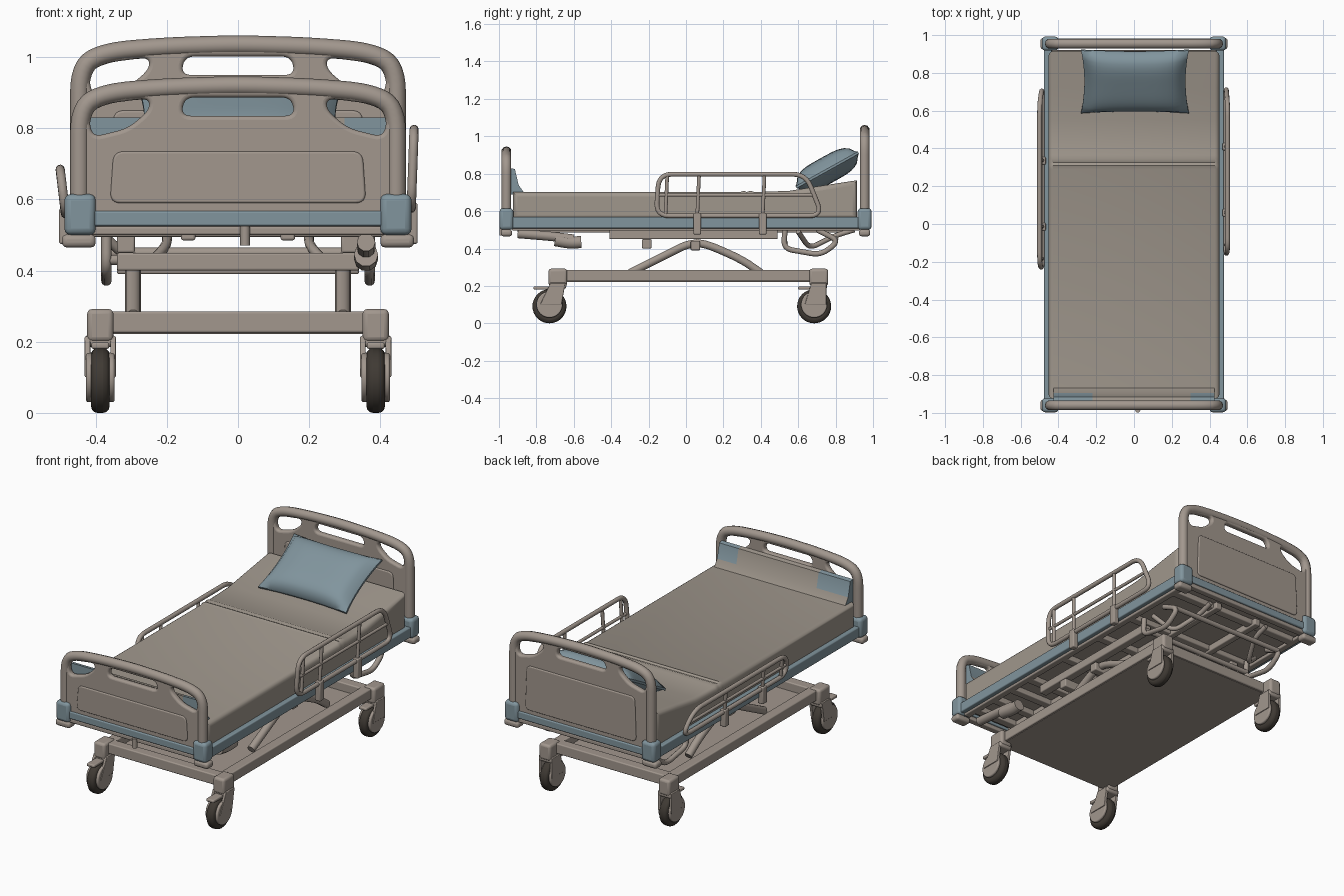
import bpy, bmesh, math
from mathutils import Vector, Matrix

if "Cube" in bpy.data.objects:
    bpy.data.objects.remove(bpy.data.objects["Cube"], do_unlink=True)


def material(name, rgb):
    m = bpy.data.materials.new(name)
    m.use_nodes = True
    m.diffuse_color = (*rgb, 1)
    m.node_tree.nodes["Principled BSDF"].inputs["Base Color"].default_value = (*rgb, 1)
    return m


TAUPE = material("taupe plastic", (0.36, 0.31, 0.27))
LINEN = material("linen", (0.35, 0.31, 0.265))
BLUE = material("grey blue", (0.22, 0.30, 0.34))
TYRE = material("dark rubber", (0.05, 0.042, 0.034))


def finish(ob, mat):
    ob.data.materials.clear()
    ob.data.materials.append(mat)
    bpy.ops.object.select_all(action='DESELECT')
    ob.select_set(True)
    bpy.context.view_layer.objects.active = ob
    if ob.type == 'CURVE':
        bpy.ops.object.convert(target='MESH')
        ob = bpy.context.object
    bpy.ops.object.shade_smooth_by_angle(angle=math.radians(40))
    return ob


def mesh_object(name, bm, mat, bevel=0.0):
    me = bpy.data.meshes.new(name)
    bm.to_mesh(me)
    bm.free()
    ob = bpy.data.objects.new(name, me)
    bpy.context.collection.objects.link(ob)
    if bevel:
        mod = ob.modifiers.new("round", 'BEVEL')
        mod.width, mod.segments = bevel, 3
    return finish(ob, mat)


def box(name, x, y, z, mat, bevel=0.006):
    """Box from (low, high) ranges on each axis."""
    bm = bmesh.new()
    bmesh.ops.create_cube(bm, size=1)
    for v in bm.verts:
        v.co = [r[0] if c < 0 else r[1] for c, r in zip(v.co, (x, y, z))]
    return mesh_object(name, bm, mat, bevel)


def disc(name, centre, radius, width, mat, bevel=0.01):
    """Cylinder lying along x."""
    bm = bmesh.new()
    bmesh.ops.create_cone(bm, cap_ends=True, segments=32, radius1=radius, radius2=radius, depth=width,
                          matrix=Matrix.Translation(centre) @ Matrix.Rotation(math.pi / 2, 4, 'Y'))
    ob = mesh_object(name, bm, mat)
    mod = ob.modifiers.new("round", 'BEVEL')
    mod.width, mod.segments, mod.limit_method = bevel, 3, 'ANGLE'
    return ob


def fillet(points, r, closed=False, n=6):
    """Round the corners of a path."""
    pts = [Vector(p) for p in points]
    out = []
    for i, p in enumerate(pts):
        if not closed and i in (0, len(pts) - 1):
            out.append(p)
            continue
        a, b = pts[i - 1] - p, pts[(i + 1) % len(pts)] - p
        s = p + a.normalized() * min(r, a.length * 0.49)
        e = p + b.normalized() * min(r, b.length * 0.49)
        for k in range(n + 1):
            t = k / n
            out.append(s * (1 - t) ** 2 + p * 2 * t * (1 - t) + e * t * t)
    return out


def curve_object(name, paths, closed):
    cu = bpy.data.curves.new(name, 'CURVE')
    for path in paths:
        sp = cu.splines.new('POLY')
        sp.points.add(len(path) - 1)
        for q, p in zip(sp.points, path):
            q.co = (*p, 1) if len(p) == 3 else (*p, 0, 1)
        sp.use_cyclic_u = closed
    ob = bpy.data.objects.new(name, cu)
    bpy.context.collection.objects.link(ob)
    return ob


def tube(name, points, radius, mat=TAUPE, r=0.05, closed=False):
    ob = curve_object(name, [fillet(points, r, closed)], closed)
    cu = ob.data
    cu.dimensions, cu.bevel_depth, cu.bevel_resolution, cu.use_fill_caps = '3D', radius, 3, True
    return finish(ob, mat)


def plate(name, outlines, thick, bevel, mat, place):
    """Filled outline (later outlines are holes) with rounded rims."""
    ob = curve_object(name, outlines, True)
    cu = ob.data
    cu.dimensions, cu.fill_mode = '2D', 'BOTH'
    cu.extrude, cu.bevel_depth, cu.offset, cu.bevel_resolution = thick / 2 - bevel, bevel, -bevel, 3
    ob.matrix_world = place
    return finish(ob, mat)


UPRIGHT = Matrix.Rotation(math.pi / 2, 4, 'X')                 # outline in x, z
SIDEWAYS = Matrix.Rotation(math.pi / 2, 4, 'Z') @ UPRIGHT      # outline in y, z


# End boards: arched tube, pierced panel, raised field, blue sill and corner caps
def end_board(name, y, rise, side):
    half = [(0.445, 0.52), (0.445, 0.86 + rise), (0.37, 0.9 + rise), (0.2, 0.914 + rise)]
    arch = half + [(0, 0.92 + rise)] + [(-x, z) for x, z in reversed(half)]
    tube(name + "_frame", [(x, y, z) for x, z in arch], 0.027, r=0.075)
    grip = [(-0.41, 0.775), (-0.42, 0.84), (-0.38, 0.868), (-0.25, 0.885), (-0.25, 0.85), (-0.31, 0.8)]
    slot = [(-0.16, 0.835), (-0.15, 0.887), (0.15, 0.887), (0.16, 0.835)]
    holes = [grip, [(-x, z) for x, z in reversed(grip)], slot]
    holes = [fillet([(x, z + rise) for x, z in h], 0.03, True) for h in holes]
    move = Matrix.Translation((0, y, 0)) @ UPRIGHT
    plate(name + "_panel", [fillet(arch, 0.075, True)] + holes, 0.036, 0.012, TAUPE, move)
    field = [(-0.36, 0.59), (-0.35, 0.735 + rise), (0.35, 0.735 + rise), (0.36, 0.59)]
    plate(name + "_field", [fillet(field, 0.03, True)], 0.05, 0.006, TAUPE, move)
    box(name + "_sill", (-0.42, 0.42), (y - 0.026, y + 0.026), (0.525, 0.568), BLUE)
    box(name + "_lower_bar", (-0.42, 0.42), (y - 0.02, y + 0.02), (0.5, 0.524), TAUPE)
    for s in (-1, 1):
        box(name + "_corner", sorted((s * 0.4, s * 0.488)), (y - 0.037, y + 0.037), (0.5, 0.615), BLUE, 0.018)
        box(name + "_bumper", sorted((s * 0.4, s * 0.495)), (y - 0.03, y + 0.03), (0.465, 0.502), TAUPE, 0.014)


end_board("footboard", -0.96, 0, -1)
end_board("headboard", 0.955, 0.115, 1)
tube("foot_latch", [(0.02, -0.985, 0.525), (0.02, -0.985, 0.47)], 0.014)

# Mattress with a raised head end and a fold across it
profile = [(-0.925, 0.555), (-0.925, 0.702), (0.29, 0.702), (0.31, 0.709), (0.325, 0.702), (0.345, 0.709),
           (0.365, 0.702), (0.55, 0.708), (0.72, 0.735), (0.915, 0.765), (0.915, 0.555)]
plate("mattress", [profile], 0.905, 0.025, LINEN, SIDEWAYS)

# Tucked cover against the footboard, blue toward both ends
bm = bmesh.new()
section = [(-0.94, 0.69), (-0.94, 0.83), (-0.915, 0.825), (-0.895, 0.74), (-0.86, 0.69)]
rings = [[bm.verts.new((x, *p)) for p in section] for x in (-0.425, -0.22, 0.3, 0.425)]
for a, b in zip(rings, rings[1:]):
    for i in range(len(section)):
        j = (i + 1) % len(section)
        bm.faces.new((a[i], a[j], b[j], b[i]))
bm.faces.new(rings[0])
bm.faces.new(rings[-1])
bmesh.ops.recalc_face_normals(bm, faces=bm.faces)
cover = mesh_object("tucked_cover", bm, LINEN)
cover.data.materials.append(BLUE)
for f in cover.data.polygons:
    f.material_index = int((f.center.x < -0.22 or f.center.x > 0.3) and f.center.z > 0.72)

# Pillow: puffed grid, thin at the seam, leaning on the head end
bm = bmesh.new()
bmesh.ops.create_cube(bm, size=2)
bmesh.ops.subdivide_edges(bm, edges=bm.edges[:], cuts=15, use_grid_fill=True)
for v in bm.verts:
    x, y, z = v.co
    puff = max(0, (1 - x ** 4) * (1 - y ** 4)) ** 0.6
    v.co = (0.285 * x * (1 - 0.06 * (1 - y * y)), 0.19 * y * (1 - 0.06 * (1 - x * x)), z * (0.006 + 0.066 * puff))
pillow = mesh_object("pillow", bm, BLUE)
pillow.matrix_world = Matrix.Translation((0.005, 0.755, 0.82)) @ Matrix.Rotation(math.radians(29), 4, 'X')

# Bed frame: blue side beams, deck, under-deck beams and slats
for s in (-1, 1):
    box("side_beam", sorted((s * 0.435, s * 0.476)), (-0.93, 0.93), (0.508, 0.568), BLUE)
    box("side_beam_lip", sorted((s * 0.41, s * 0.45)), (-0.93, 0.93), (0.495, 0.515), TAUPE)
    box("lift_beam", sorted((s * 0.29, s * 0.34)), (-0.41, 0.49), (0.45, 0.5), TAUPE)
    box("inner_beam", sorted((s * 0.12, s * 0.16)), (-0.9, 0.9), (0.485, 0.525), TAUPE)
box("deck", (-0.44, 0.44), (-0.92, 0.92), (0.525, 0.56), TAUPE)
for y in (-0.85, -0.7, -0.55, -0.4, -0.1, 0.2, 0.48, 0.85):
    box("deck_slat", (-0.43, 0.43), (y - 0.025, y + 0.025), (0.495, 0.53), TAUPE)
for y, z in ((-0.21, 0.40), (0.05, 0.39)):
    box("lift_cross_bar", (-0.34, 0.34), (y - 0.025, y + 0.025), (z, z + 0.05), TAUPE)

# Scissor lift legs
for s in (-1, 1):
    x = s * 0.295
    tube("lift_leg_foot", [(x, -0.3, 0.27), (x, 0, 0.42), (x, 0.07, 0.43)], 0.022)
    tube("lift_leg_head", [(x, 0.4, 0.27), (x, 0.3, 0.34), (x, 0.12, 0.42), (x, 0.05, 0.43)], 0.022, r=0.08)

# Drive unit under the foot, hanging tubes under the head
tube("drive_arm", [(0.36, -0.9, 0.48), (0.36, -0.72, 0.465), (0.36, -0.6, 0.45)], 0.026)
tube("drive_motor", [(0.36, -0.7, 0.445), (0.36, -0.62, 0.43), (0.36, -0.56, 0.435)], 0.034)
for s in (-1, 1):
    x = s * 0.37
    tube("hanging_tube", [(x, 0.53, 0.5), (x, 0.52, 0.4), (x, 0.72, 0.365), (x, 0.82, 0.44), (x, 0.7, 0.5)], 0.015)
    tube("hanging_brace", [(x, 0.6, 0.49), (s * 0.27, 0.66, 0.4), (s * 0.2, 0.8, 0.47), (s * 0.2, 0.9, 0.5)], 0.014)
for y, z in ((0.53, 0.43), (0.8, 0.45)):
    tube("hanging_cross_tube", [(-0.37, y, z), (0.37, y, z)], 0.015)


# Side rails: raised on one side, lowered on the other
def side_rail(name, x, lean, y0, y1, low, high):
    def at(y, t):
        return (x + lean * t, y, low + (high - low) * t)
    tube(name + "_loop", [at(y0, 0), at(y0 + 0.015, 1), at(y1 - 0.09, 1), at(y1, 0)], 0.013, r=0.07, closed=True)
    tube(name + "_middle", [at(y0 + 0.01, 0.5), at(y1 - 0.04, 0.5)], 0.009)
    for y in (y0 + 0.05, y0 + 0.22, y0 + 0.57):
        tube(name + "_post", [at(y, 0), at(y + 0.01, 1)], 0.01)
    for y in (y0 + 0.22, y0 + 0.57):
        box(name + "_clamp", (x - 0.018, x + 0.018), (y - 0.02, y + 0.02), (0.475, low + 0.015), TAUPE)


side_rail("raised_rail", 0.487, 0.008, -0.16, 0.73, 0.575, 0.797)
side_rail("lowered_rail", -0.485, -0.015, -0.235, 0.73, 0.56, 0.685)

# Wheeled base: beams, floor sheet, corner posts
for s in (-1, 1):
    box("base_side_beam", sorted((s * 0.34, s * 0.4)), (-0.68, 0.68), (0.225, 0.285), TAUPE)
    box("base_end_beam", (-0.36, 0.36), sorted((s * 0.64, s * 0.7)), (0.225, 0.285), TAUPE)
box("base_floor", (-0.39, 0.39), (-0.69, 0.69), (0.222, 0.236), TAUPE, 0)

# Casters with wheel covers, forks and brake pedals
for s in (-1, 1):
    for end, wy in ((-1, -0.73), (1, 0.685)):
        x, post = s * 0.387, end * 0.69 + 0.015 * (end > 0)
        box("corner_post", (x - 0.037, x + 0.037), (post - 0.045, post + 0.055), (0.2, 0.292), TAUPE, 0.014)
        disc("tyre", (x, wy, 0.091), 0.091, 0.052, TYRE, 0.018)
        for side in (-1, 1):
            disc("wheel_cover", (x + side * 0.031, wy, 0.1), 0.07, 0.018, TAUPE, 0.006)
            fork = [(wy - 0.05, 0.1), (post - 0.035, 0.215), (post + 0.045, 0.215), (wy + 0.065, 0.1)]
            plate("fork_arm", [fork], 0.016, 0.004, TAUPE, Matrix.Translation((x + side * 0.036, 0, 0)) @ SIDEWAYS)
        box("fork_crown", (x - 0.043, x + 0.043), (post - 0.04, post + 0.05), (0.185, 0.22), TAUPE, 0.012)
        box("brake_pedal", (x - 0.025, x + 0.025), (wy - 0.085, wy + 0.02), (0.18, 0.198), TAUPE)
